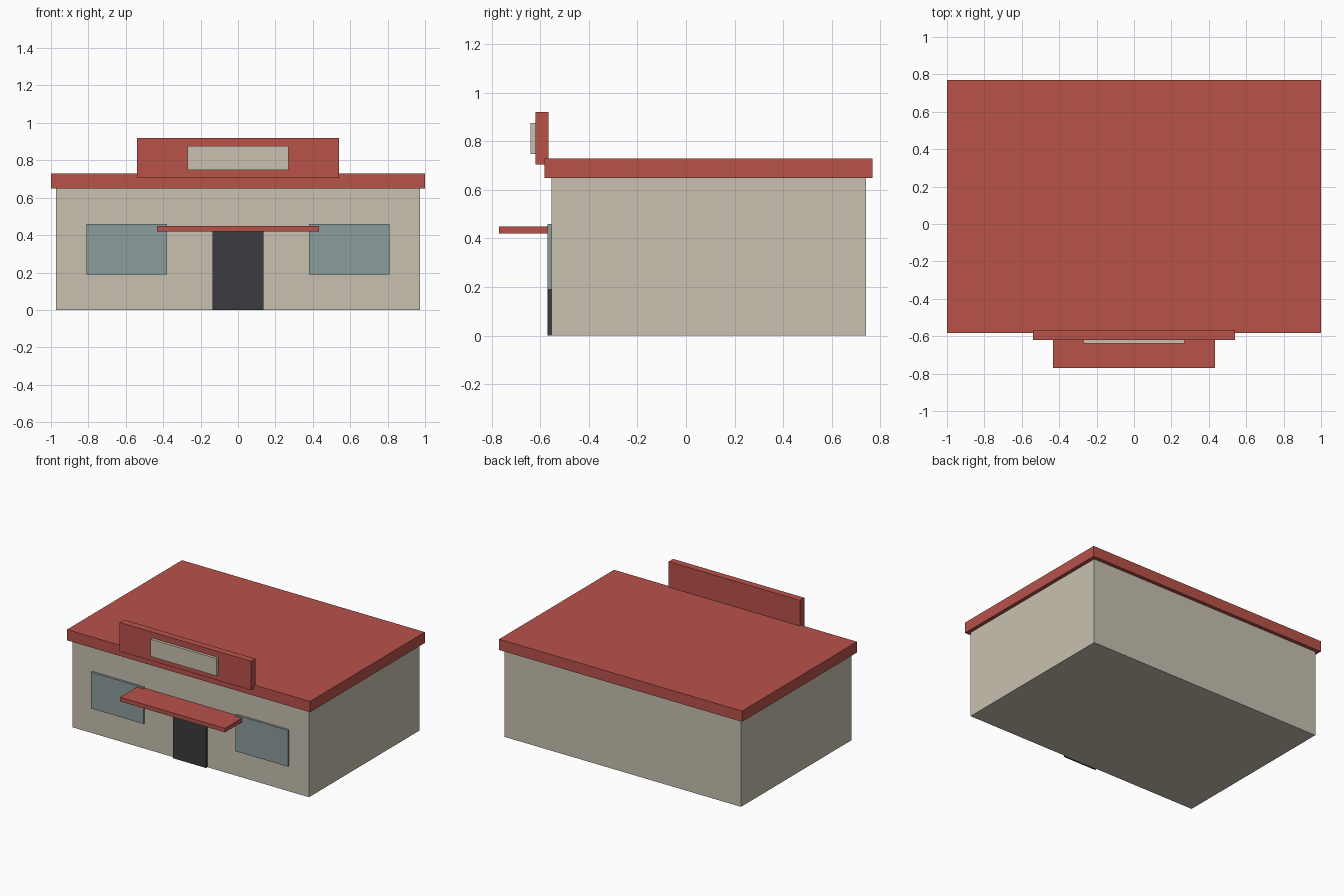
import bpy

old = bpy.data.objects.get("Cube")
if old:
    bpy.data.objects.remove(old, do_unlink=True)


def linear(c):
    c /= 255
    return c / 12.92 if c <= 0.04045 else ((c + 0.055) / 1.055) ** 2.4


def material(name, *rgb):
    mat = bpy.data.materials.new(name)
    mat.use_nodes = True
    color = [linear(c) for c in rgb] + [1.0]
    mat.diffuse_color = color
    mat.node_tree.nodes["Principled BSDF"].inputs["Base Color"].default_value = color
    return mat


def box(name, mat, xs, ys, zs):
    """Box spanning the given ranges on each axis."""
    spans = (xs, ys, zs)
    bpy.ops.mesh.primitive_cube_add(size=1, location=[(a + b) / 2 for a, b in spans])
    obj = bpy.context.object
    obj.name = obj.data.name = name
    obj.scale = [b - a for a, b in spans]
    bpy.ops.object.transform_apply(location=False, rotation=False, scale=True)
    obj.data.materials.append(mat)
    return obj


red = material("brick red", 184, 82, 74)
beige = material("beige", 200, 193, 176)
glass = material("grey blue glass", 140, 156, 156)
dark = material("charcoal", 60, 59, 64)

WALL_FRONT = -0.555
PANE_FRONT = -0.571

# Building body and overhanging flat roof
box("walls", beige, (-0.973, 0.973), (WALL_FRONT, 0.742), (0, 0.65))
box("roof", red, (-1, 1), (-0.582, 0.769), (0.65, 0.73))

# Door, canopy and the two shop windows
box("door", dark, (-0.136, 0.136), (PANE_FRONT, WALL_FRONT), (0, 0.43))
box("canopy", red, (-0.432, 0.432), (-0.77, WALL_FRONT), (0.42, 0.45))
for side, x in (("left", 0.595), ("right", -0.595)):
    box(side + "_window", glass, (x - 0.215, x + 0.215),
        (PANE_FRONT, WALL_FRONT), (0.19, 0.46))

# Sign board with its blank panel
box("sign_board", red, (-0.54, 0.54), (-0.619, -0.567), (0.705, 0.92))
box("sign_panel", beige, (-0.271, 0.271), (-0.64, -0.619), (0.747, 0.876))
